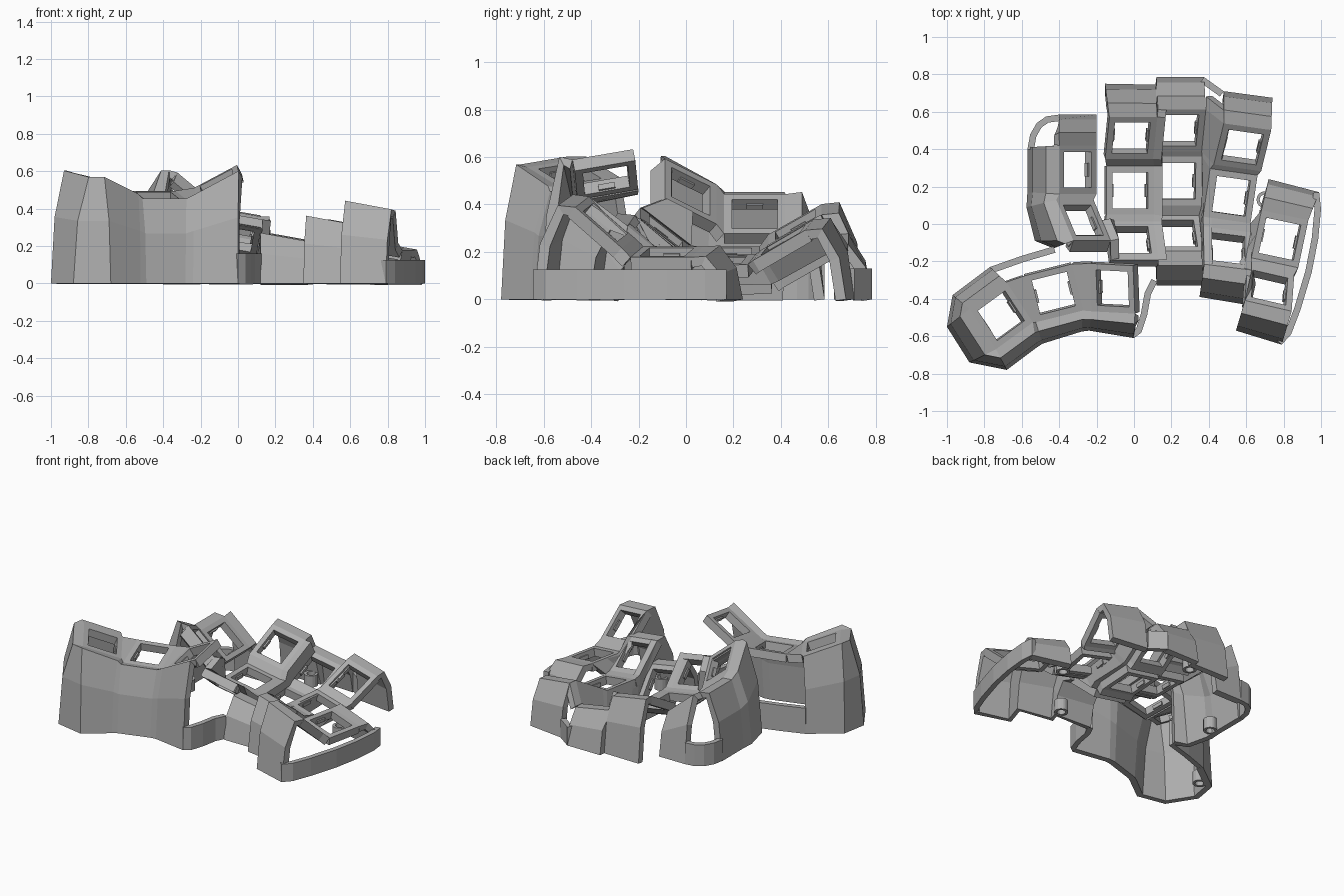
import bpy, bmesh, math
from mathutils import Vector, Euler

old = bpy.data.objects.get("Cube")
if old:
    bpy.data.objects.remove(old, do_unlink=True)

grey = bpy.data.materials.new("plain grey")
grey.use_nodes = True
grey.diffuse_color = (0.42, 0.42, 0.42, 1)
grey.node_tree.nodes["Principled BSDF"].inputs["Base Color"].default_value = grey.diffuse_color

HALF, HOLE, PLATE, WALL = 0.13, 0.096, 0.055, 0.045


def finish(name, bm):
    mesh = bpy.data.meshes.new(name)
    bm.to_mesh(mesh)
    bm.free()
    mesh.materials.append(grey)
    ob = bpy.data.objects.new(name, mesh)
    bpy.context.collection.objects.link(ob)
    return ob


def sheet(name, rows, thick=WALL, face_up=False):
    """Quad sheet over rows of points, thickened behind its normals."""
    bm = bmesh.new()
    grid = [[bm.verts.new(p) for p in row] for row in rows]
    for a, b in zip(grid, grid[1:]):
        for i in range(len(a) - 1):
            bm.faces.new((a[i], a[i + 1], b[i + 1], b[i]))
    bmesh.ops.remove_doubles(bm, verts=bm.verts, dist=0.002)
    bm.normal_update()
    if face_up and sum(f.normal.z for f in bm.faces) < 0:
        bmesh.ops.reverse_faces(bm, faces=bm.faces)
    ob = finish(name, bm)
    mod = ob.modifiers.new("thickness", 'SOLIDIFY')
    mod.thickness = thick
    mod.offset = -1


def key(name, centre, rx, ry, rz):
    """Square key frame with clips; returns its top corners."""
    rot = Euler([math.radians(a) for a in (rx, ry, rz)]).to_matrix()
    c = Vector(centre)
    signs = {"fl": (-1, -1), "fr": (1, -1), "br": (1, 1), "bl": (-1, 1)}

    def ring(bm, half, z):
        return [bm.verts.new(c + rot @ Vector((x * half, y * half, z))) for x, y in signs.values()]

    bm = bmesh.new()
    loops = [ring(bm, HALF, 0), ring(bm, HOLE, 0), ring(bm, HOLE, -PLATE), ring(bm, HALF, -PLATE)]
    for k in range(4):
        a, b = loops[k], loops[(k + 1) % 4]
        for i in range(4):
            j = (i + 1) % 4
            bm.faces.new((a[i], a[j], b[j], b[i]))
    bmesh.ops.recalc_face_normals(bm, faces=bm.faces)
    for side in (-1, 1):
        clip = bmesh.ops.create_cube(bm, size=1)["verts"]
        for v in clip:
            v.co = c + rot @ Vector((v.co.x * 0.02 + side * HOLE, v.co.y * 0.07, v.co.z * 0.025 - 0.036))
    finish(name, bm)
    return {n: c + rot @ Vector((x * HALF, y * HALF, 0)) for n, (x, y) in signs.items()}


def wall(name, chain):
    """Skirt from plate corners to the ground: lip, shoulder, base."""
    rows = []
    for t, s in ((0, 1), (0.42, 1.02), (0.84, 0.6), (1, 0)):
        rows.append([(p.x + (x - p.x) * t, p.y + (y - p.y) * t, p.z * s) for p, (x, y) in chain])
    sheet(name, rows)


def rim(name, path, height):
    sheet(name, [[(x, y, height) for x, y in path], [(x, y, 0) for x, y in path]], 0.035)


def side(keys, s):
    return [k[e + s] for k in keys for e in "bf"]


def lip(name, k, offset):
    edge = [k["fl"], k["fr"]]
    sheet(name, [edge, [p + Vector(offset) for p in edge]], WALL, True)


# Finger keys, back to front in each column
columns = {
    "index": [((-0.015, 0.46, 0.315), 30, 10, 0), ((-0.02, 0.18, 0.2), 0, 10, 0),
              ((-0.01, -0.09, 0.285), -38, 10, 0)],
    "middle": [((0.245, 0.5, 0.185), 30, 10, 0), ((0.235, 0.23, 0.095), 3, 10, 0),
               ((0.235, -0.05, 0.155), -43, 10, 0)],
    "ring": [((0.58, 0.41, 0.25), 30, 10, -8), ((0.515, 0.15, 0.165), 2, 10, -8),
             ((0.5, -0.13, 0.25), -40, 10, -7)],
    "little": [((0.78, -0.08, 0.2), 0, 10, -12), ((0.725, -0.34, 0.325), -42, 10, -13)],
}
cols = {}
for cname, specs in columns.items():
    ks = [key(f"{cname}_key_frame_{i + 1}", *s) for i, s in enumerate(specs)]
    cols[cname] = ks
    for i, (a, b) in enumerate(zip(ks, ks[1:])):
        sheet(f"{cname}_row_bridge_{i + 1}", [[a["fl"], a["fr"]], [b["bl"], b["br"]]], PLATE, True)
A, B, C, D = cols.values()

# Webs between columns
sheet("index_middle_web", [side(A, "r"), side(B, "l")], WALL, True)
sheet("middle_ring_web", [side(B, "r"), side(C, "l")], WALL, True)
sheet("ring_little_web", [[C[1]["fr"], C[2]["br"], C[2]["fr"]],
                          [D[0]["bl"], D[0]["fl"], D[1]["bl"]]], WALL, True)

# Inner column
L1 = key("inner_key_frame_back", (-0.3, 0.29, 0.36), 0, 40, 0)
L2 = key("inner_key_frame_front", (-0.27, 0.02, 0.455), -33, 40, 0)
sheet("inner_bridge", [[L1["fl"], L1["fr"]], [L2["bl"], L2["br"]]], PLATE, True)
sheet("inner_index_web", [[L2["fr"], (L2["fr"] + L2["br"]) / 2], [A[2]["fl"], A[2]["bl"]]], WALL, True)
lip("inner_front_lip", L2, (-0.02, -0.06, -0.05))
lip("index_front_lip", A[2], (0, -0.03, -0.05))

# Thumb cluster
T1 = key("thumb_key_frame_right", (-0.115, -0.345, 0.55), 11, -28, -3)
T2 = key("thumb_key_frame_middle", (-0.43, -0.37, 0.47), 11, 0, 14)
T3 = key("thumb_key_frame_left", (-0.71, -0.49, 0.53), 8, 20, 36)
for n, (a, b) in enumerate(((T1, T2), (T2, T3))):
    sheet(f"thumb_bridge_{n + 1}", [[a["bl"], a["fl"]], [b["br"], b["fr"]]], PLATE, True)

# Outer skirts, each running clockwise as seen from above
wall("thumb_wall", [
    (T1["fr"], (0, -0.61)), (T1["fl"], (-0.24, -0.57)), (T2["fr"], (-0.28, -0.575)),
    (T2["fl"], (-0.49, -0.64)), (T3["fr"], (-0.52, -0.66)), (T3["fl"], (-0.68, -0.78)),
    (T3["fl"], (-0.88, -0.74)), (T3["bl"], (-1, -0.55)), (T3["bl"], (-0.97, -0.38)),
    (T3["br"], (-0.77, -0.23))])
wall("inner_wall", [
    (L2["fl"], (-0.43, -0.13)), (L2["fl"], (-0.53, -0.09)), (L2["bl"], (-0.575, 0.09)),
    (L1["fl"], (-0.57, 0.17)), (L1["bl"], (-0.57, 0.41))])
wall("inner_back_wall", [(L1["bl"], (-0.4, 0.585)), (L1["br"], (-0.2, 0.585))])
wall("back_wall", [
    (A[0]["bl"], (-0.155, 0.75)), (A[0]["br"], (0.115, 0.745)),
    (B[0]["bl"], (0.12, 0.785)), (B[0]["br"], (0.375, 0.785))])
wall("ring_back_wall", [(C[0]["bl"], (0.48, 0.71)), (C[0]["br"], (0.74, 0.675))])
wall("little_back_wall", [(D[0]["bl"], (0.72, 0.24)), (D[0]["br"], (0.99, 0.17))])
wall("front_wall", [
    (D[1]["fr"], (0.79, -0.645)), (D[1]["fl"], (0.545, -0.57)),
    (C[2]["fr"], (0.59, -0.43)), (C[2]["fl"], (0.35, -0.39)),
    (B[2]["fr"], (0.365, -0.33)), (B[2]["fl"], (0.12, -0.33))])

# Lintel over the back window
lintel = [B[0]["br"], C[0]["bl"]]
sheet("back_lintel", [lintel, [p + Vector((0, 0.07, 0.005)) for p in lintel]], WALL, True)

# Low rims below the openings
rim("right_rim", [(0.99, 0.17), (1, 0.08), (0.985, -0.08), (0.95, -0.26), (0.89, -0.46),
                  (0.84, -0.59), (0.79, -0.645)], 0.125)
rim("thumb_right_rim", [(0.125, -0.31), (0.09, -0.38), (0.07, -0.49), (0.04, -0.58), (0, -0.61)], 0.16)
rim("thumb_back_rim", [(-0.77, -0.23), (-0.6, -0.17), (-0.43, -0.12)], 0.18)
rim("inner_corner_rim", [(-0.57, 0.4), (-0.555, 0.48), (-0.52, 0.54), (-0.47, 0.575), (-0.4, 0.585)], 0.15)
rim("back_window_rim", [(0.375, 0.785), (0.48, 0.71)], 0.13)

# Hollow screw posts
for n, (x, y) in enumerate(((-0.88, -0.4), (-0.5, 0.16), (0.38, -0.27), (0.7, 0.13), (0.1, 0.67))):
    bm = bmesh.new()
    rings = [[bm.verts.new((x + r * math.cos(a * math.tau / 16), y + r * math.sin(a * math.tau / 16), z))
              for a in range(16)] for r, z in ((0.045, 0), (0.045, 0.08), (0.028, 0.08), (0.028, 0))]
    for k in range(4):
        a, b = rings[k], rings[(k + 1) % 4]
        for i in range(16):
            j = (i + 1) % 16
            bm.faces.new((a[i], a[j], b[j], b[i]))
    bmesh.ops.recalc_face_normals(bm, faces=bm.faces)
    finish(f"screw_post_{n + 1}", bm)
